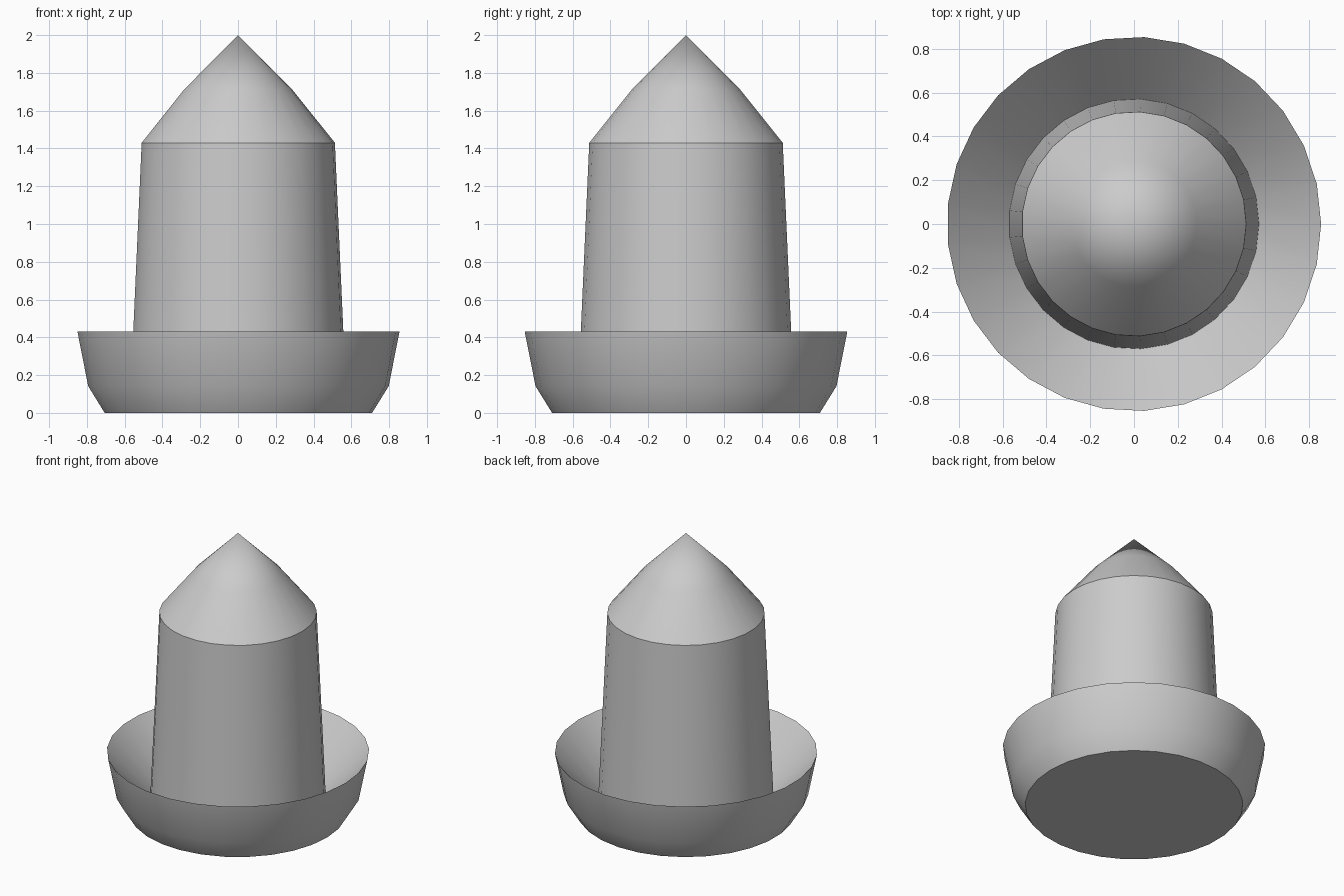
import bpy, bmesh, math

SIDES = 29

cube = bpy.data.objects.get("Cube")
if cube:
    bpy.data.objects.remove(cube, do_unlink=True)

grey = bpy.data.materials.new("light_grey")
grey.use_nodes = True
COLOUR = (0.6, 0.6, 0.6, 1)
grey.diffuse_color = COLOUR
grey.node_tree.nodes["Principled BSDF"].inputs["Base Color"].default_value = COLOUR


def lathe(name, profile):
    """Spin a (radius, height) profile around z, running from bottom to top."""
    bm = bmesh.new()
    verts = [bm.verts.new((r, 0, z)) for r, z in profile]
    edges = [bm.edges.new(pair) for pair in zip(verts, verts[1:])]
    bmesh.ops.spin(bm, geom=verts + edges, cent=(0, 0, 0), axis=(0, 0, 1),
                   angle=math.tau, steps=SIDES, use_merge=True)
    bmesh.ops.remove_doubles(bm, verts=bm.verts, dist=0.0005)
    bmesh.ops.recalc_face_normals(bm, faces=bm.faces)
    mesh = bpy.data.meshes.new(name)
    bm.to_mesh(mesh)
    bm.free()
    mesh.materials.append(grey)
    obj = bpy.data.objects.new(name, mesh)
    bpy.context.collection.objects.link(obj)
    bpy.ops.object.select_all(action="DESELECT")
    obj.select_set(True)
    bpy.context.view_layer.objects.active = obj
    bpy.ops.object.shade_smooth_by_angle(angle=math.radians(30))
    return obj


# Flared dish with a thin rim and a funnel-shaped inside
lathe("base_dish", [(0, 0), (0.71, 0), (0.798, 0.142), (0.855, 0.43),
                    (0.53, 0.09), (0, 0.09)])

# Tapered column and its pointed cap, sharing one rim
lathe("column", [(0, 0.09), (0.573, 0.09), (0.513, 1.43), (0, 1.43)])
lathe("pointed_cap", [(0, 1.43), (0.513, 1.43), (0.287, 1.712), (0, 2)])
